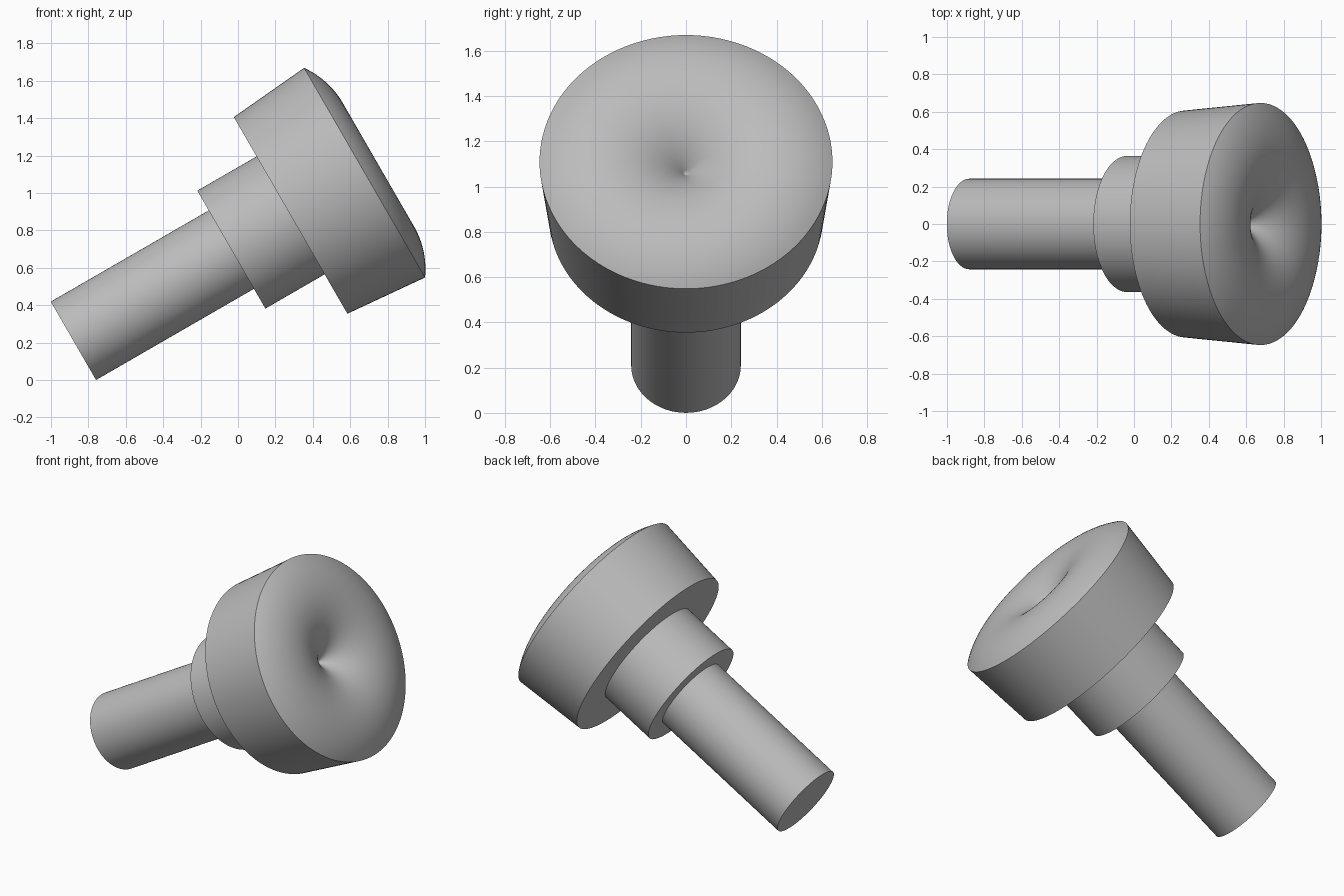
import bpy
import bmesh
from math import asin, cos, sin, radians
from mathutils import Matrix

cube = bpy.data.objects.get("Cube")
if cube:
    bpy.data.objects.remove(cube)

SEGMENTS = 128

# Single plain grey
grey = bpy.data.materials.new("plain grey")
colour = (0.50, 0.50, 0.50, 1)
grey.use_nodes = True
grey.diffuse_color = colour
grey.node_tree.nodes["Principled BSDF"].inputs["Base Color"].default_value = colour

# The turning axis leans 30 degrees above +x, starting at the shaft's end
tilt = Matrix.Translation((-0.88, 0, 0.21)) @ Matrix.Rotation(radians(60), 4, "Y")


def lathe(name, profile):
    """Spin (radius, distance along axis) points around the tilted axis."""
    bm = bmesh.new()
    verts = [bm.verts.new((r, 0, t)) for r, t in profile]
    edges = [bm.edges.new(pair) for pair in zip(verts, verts[1:])]
    bmesh.ops.spin(bm, geom=verts + edges, cent=(0, 0, 0), axis=(0, 0, 1),
                   angle=radians(360), steps=SEGMENTS, use_merge=True)
    bmesh.ops.remove_doubles(bm, verts=bm.verts, dist=0.0001)
    bmesh.ops.recalc_face_normals(bm, faces=bm.faces)
    # The outermost wall must face away from the axis
    wall = max(bm.faces, key=lambda f: f.calc_center_median().xy.length)
    if wall.normal.xy.dot(wall.calc_center_median().xy) < 0:
        bmesh.ops.reverse_faces(bm, faces=bm.faces)
    bm.transform(tilt)
    mesh = bpy.data.meshes.new(name)
    bm.to_mesh(mesh)
    bm.free()
    mesh.materials.append(grey)
    obj = bpy.data.objects.new(name, mesh)
    bpy.context.collection.objects.link(obj)
    bpy.ops.object.select_all(action="DESELECT")
    obj.select_set(True)
    bpy.context.view_layer.objects.active = obj
    bpy.ops.object.shade_smooth_by_angle(angle=radians(25))
    return obj


# Shaft and collar, open where the next part takes over
shaft_r, collar_r = 0.242, 0.364
collar_t, head_t = 0.975, 1.341
lathe("shaft", [(0, 0), (shaft_r, 0), (shaft_r, collar_t)])
lathe("collar", [(shaft_r, collar_t), (collar_r, collar_t), (collar_r, head_t)])

# Flared head whose face is one arc, from the rim over a crest to the dimple
rim_r, crest_r, crest_t, arc_r = 0.647, 0.38, 1.883, 0.46
start, end = asin((rim_r - crest_r) / arc_r), asin(-crest_r / arc_r)
steps = 32
angles = [start + (end - start) * i / steps for i in range(steps + 1)]
face = [(crest_r + arc_r * sin(a), crest_t - arc_r * (1 - cos(a))) for a in angles]
lathe("head", [(collar_r, head_t), (0.607, head_t)] + face)
